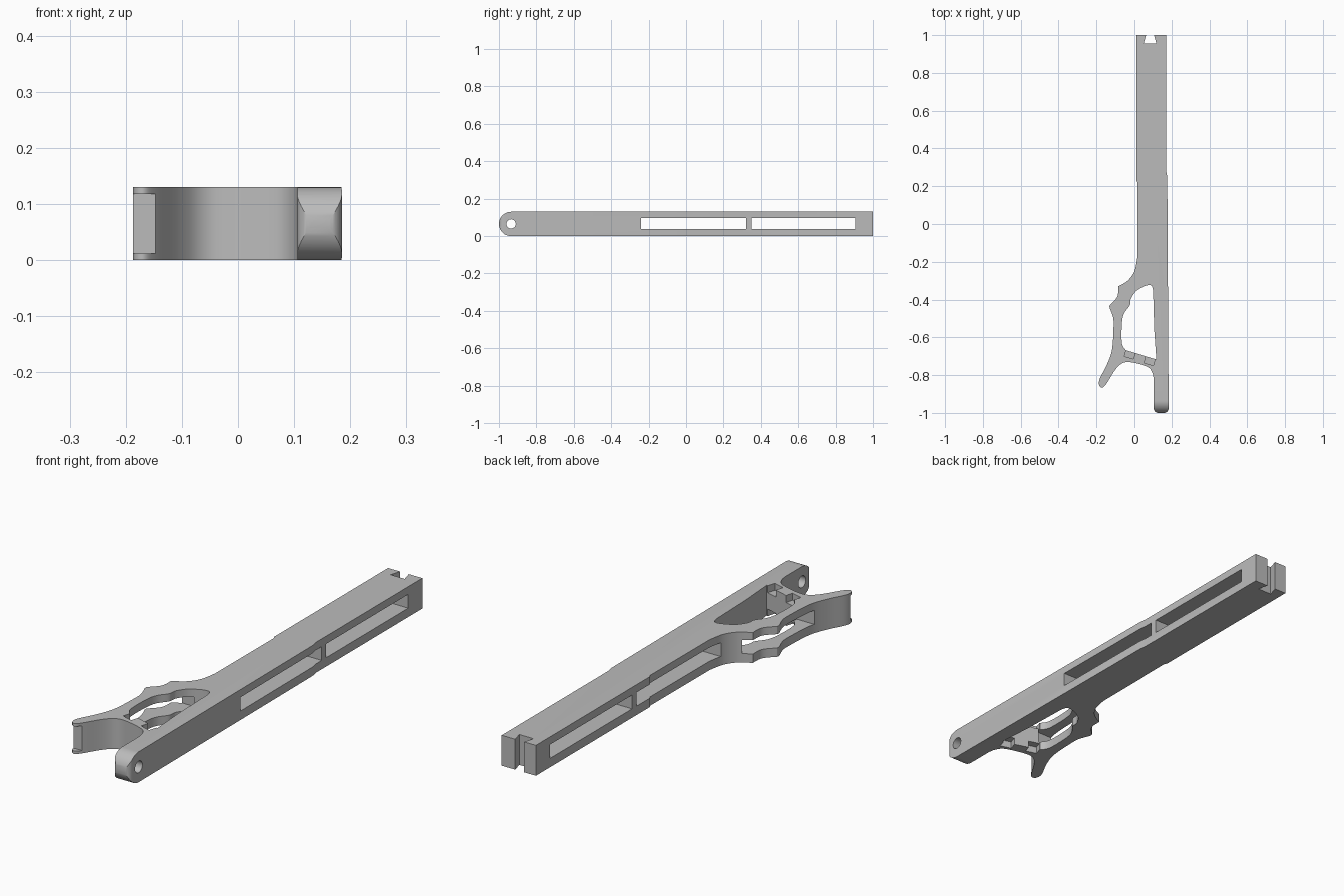
import bpy
import bmesh
import math
from mathutils import Vector

HEIGHT = 0.13
RADIUS = HEIGHT / 2
SLOT_LOW, SLOT_HIGH = 0.038, 0.097

old = bpy.data.objects.get("Cube")
if old:
    bpy.data.objects.remove(old, do_unlink=True)

grey = bpy.data.materials.new("plain grey")
grey.use_nodes = True
colour = (0.5, 0.5, 0.5, 1)
grey.diffuse_color = colour
grey.node_tree.nodes["Principled BSDF"].inputs["Base Color"].default_value = colour


def spline(points, steps=6):
    """Smooth open curve passing through the given points."""
    pts = [Vector(p) for p in points]
    pts = [pts[0]] + pts + [pts[-1]]
    result = []
    for a, b, c, d in zip(pts, pts[1:], pts[2:], pts[3:]):
        for i in range(steps):
            t = i / steps
            result.append(b + (c - a) * t / 2
                          + (a * 2 - b * 5 + c * 4 - d) * t * t / 2
                          + (b * 3 - a - c * 3 + d) * t ** 3 / 2)
    return result + [pts[-1]]


def arc(cx, cy, radius, start, end, steps=8):
    """Points along a circular arc, angles in degrees."""
    angles = [math.radians(start + (end - start) * i / steps) for i in range(steps + 1)]
    return [(cx + radius * math.cos(a), cy + radius * math.sin(a)) for a in angles]


def prism(name, profile, low, high, axis="z"):
    """Extrude a closed profile along z (from xy) or along x (from yz)."""
    clean = []
    for p in profile:
        p = Vector(p)
        if not clean or (p - clean[-1]).length > 0.0005:
            clean.append(p)
    bm = bmesh.new()
    place = (lambda p: (p.x, p.y, low)) if axis == "z" else (lambda p: (low, p.x, p.y))
    face = bm.faces.new([bm.verts.new(place(p)) for p in clean])
    moved = bmesh.ops.extrude_face_region(bm, geom=[face])["geom"]
    shift = Vector((0, 0, high - low)) if axis == "z" else Vector((high - low, 0, 0))
    bmesh.ops.translate(bm, vec=shift, verts=[v for v in moved if isinstance(v, bmesh.types.BMVert)])
    bmesh.ops.recalc_face_normals(bm, faces=bm.faces)
    mesh = bpy.data.meshes.new(name)
    bm.to_mesh(mesh)
    bm.free()
    mesh.materials.append(grey)
    obj = bpy.data.objects.new(name, mesh)
    bpy.context.collection.objects.link(obj)
    return obj


def carve(target, cutter, operation="DIFFERENCE"):
    """Apply one boolean and discard the cutter."""
    cutter.hide_render = True
    mod = target.modifiers.new("carve", "BOOLEAN")
    mod.operation = operation
    mod.solver = "EXACT"
    mod.object = cutter
    bpy.context.view_layer.objects.active = target
    bpy.ops.object.modifier_apply(modifier=mod.name)
    bpy.data.objects.remove(cutter, do_unlink=True)


def box(x0, x1, y0, y1):
    return [(x0, y0), (x1, y0), (x1, y1), (x0, y1)]


# Plan outline: bar with dovetail notch, finger scallops, horn and rounded nose
bar_back = [(0.172, 1), (0.108, 1), (0.12, 0.955), (0.053, 0.955), (0.066, 1),
            (0.01, 1), (0.01, 0.23), (0.016, 0.22)]
shoulder = spline([(0.015, -0.18), (0, -0.25), (-0.035, -0.3), (-0.085, -0.33)])
upper_scallop = spline([(-0.085, -0.33), (-0.09, -0.385), (-0.13, -0.43)])
horn = spline([(-0.13, -0.43), (-0.13, -0.445), (-0.112, -0.495), (-0.11, -0.55),
               (-0.118, -0.665), (-0.145, -0.745), (-0.183, -0.82), (-0.185, -0.855),
               (-0.168, -0.866), (-0.147, -0.845), (-0.103, -0.775), (-0.065, -0.738),
               (-0.018, -0.732), (0.07, -0.755), (0.098, -0.785), (0.106, -0.82)])
nose = arc(0.131, -0.975, 0.025, 180, 270) + arc(0.16, -0.975, 0.025, 270, 360)
bar_side = [(0.178, 0.25), (0.172, 0.28)]
body = prism("grip_and_bar", bar_back + shoulder + upper_scallop + horn + nose + bar_side,
             -0.1, 0.3)

# Side profile trims the height and rounds the nose
side = arc(RADIUS - 1, RADIUS, RADIUS, 90, 270, 28) + [(1.1, 0), (1.1, HEIGHT)]
carve(body, prism("side_profile", side, -0.5, 0.5, "x"), "INTERSECT")

# Opening through the grip
opening = spline([(0.06, -0.328), (0.013, -0.352), (-0.018, -0.395), (-0.024, -0.43),
                  (-0.055, -0.475), (-0.066, -0.53), (-0.066, -0.63), (-0.045, -0.668)])
opening += [(0.12, -0.717), (0.109, -0.56), (0.104, -0.38)]
opening += spline([(0.103, -0.35), (0.095, -0.327), (0.078, -0.323)])
carve(body, prism("grip_opening", opening, -0.2, 0.4))

# Two long slots through the bar, and the pivot hole
for y0, y1 in ((-0.24, 0.32), (0.35, 0.905)):
    carve(body, prism("bar_slot", box(y0, y1, SLOT_LOW, SLOT_HIGH), -0.5, 0.5, "x"))
pivot = arc(RADIUS - 1, RADIUS, 0.025, 0, 345, 23)
carve(body, prism("pivot_hole", pivot, 0.05, 0.5, "x"))

# Window through the finger side of the grip
window = [(-0.3, -0.31), (0.03, -0.31), (0.03, -0.4), (-0.04, -0.5), (-0.04, -0.69), (-0.3, -0.69)]
carve(body, prism("finger_window", window, SLOT_LOW, SLOT_HIGH))

# Horn tip is recessed between two thin flanges
carve(body, prism("horn_recess", box(-0.3, -0.1, -0.9, -0.845), 0.012, 0.118))

# Shallow notches above and below in the front wall of the opening
along = Vector((0.96, -0.28)) * 0.025
across = Vector((0.28, 0.96)) * 0.018
for centre in (Vector((-0.024, -0.69)), Vector((0.085, -0.725))):
    notch = [centre - along - across, centre + along - across,
             centre + along + across * 1.3, centre - along + across * 1.3]
    for low, high in ((-0.1, 0.03), (0.1, 0.3)):
        carve(body, prism("wall_notch", notch, low, high))

# Smooth curved walls, keep edges crisp
bpy.ops.object.select_all(action="DESELECT")
body.select_set(True)
bpy.context.view_layer.objects.active = body
bpy.ops.object.shade_smooth_by_angle(angle=math.radians(30))
